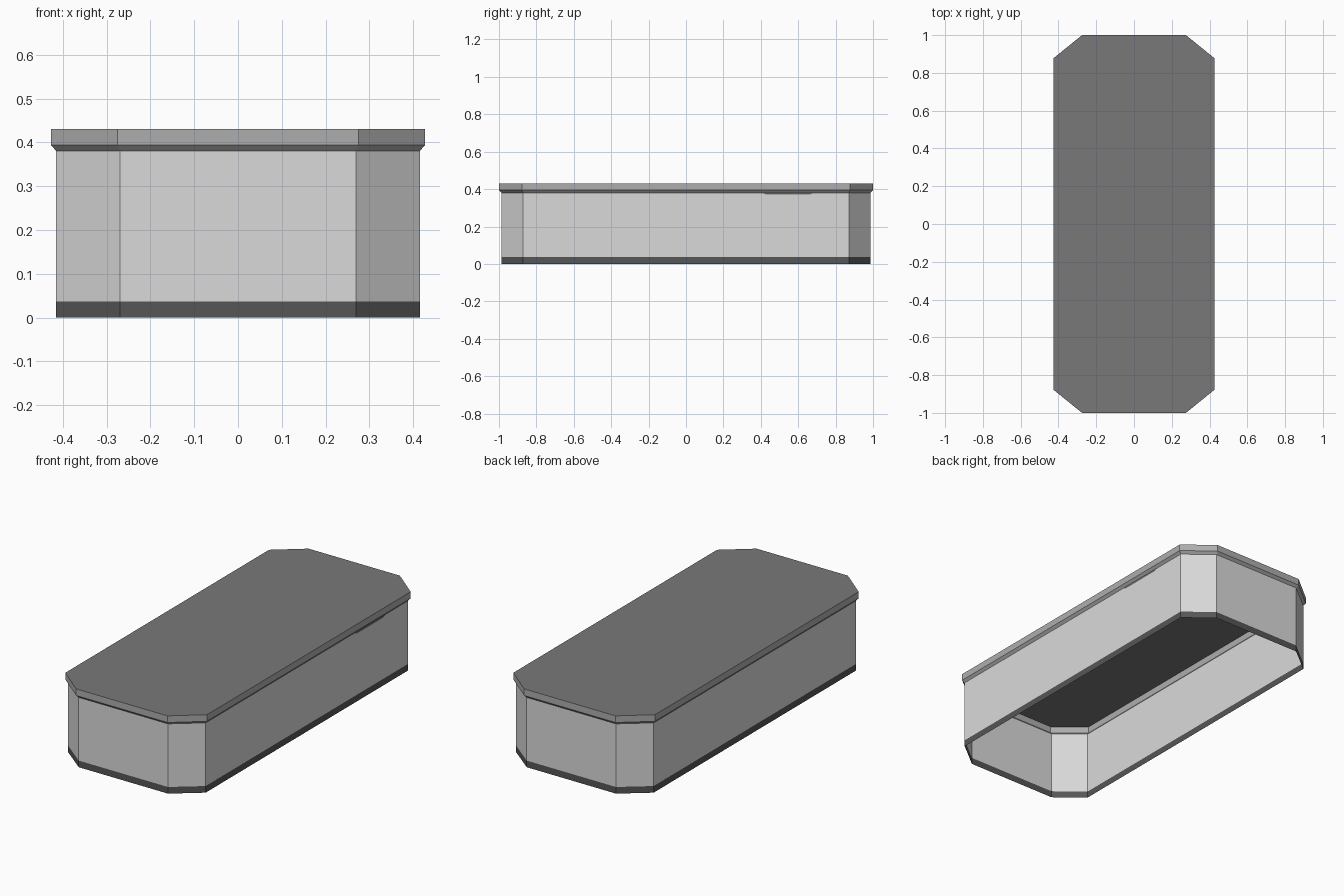
import bpy

if "Cube" in bpy.data.objects:
    bpy.data.objects.remove(bpy.data.objects["Cube"])


def material(name, value):
    m = bpy.data.materials.new(name)
    m.diffuse_color = (value, value, value, 1.0)
    m.use_nodes = True
    m.node_tree.nodes["Principled BSDF"].inputs["Base Color"].default_value = m.diffuse_color
    return m


wall_grey = material("light grey wall", 0.70)
rim_grey = material("mid grey rim", 0.42)
top_grey = material("grey top", 0.19)
base_grey = material("dark grey base", 0.093)


def make(name, verts, faces, mat):
    me = bpy.data.meshes.new(name)
    me.from_pydata(verts, [], faces)
    me.materials.append(mat)
    ob = bpy.data.objects.new(name, me)
    bpy.context.collection.objects.link(ob)
    return ob


# Chamfered-rectangle outline, counter-clockwise seen from above
def ring(z, hx, hy, cx, cy):
    quarter = [(hx, cy), (cx, hy)]
    pts = quarter + [(-x, y) for x, y in reversed(quarter)]
    pts += [(-x, -y) for x, y in pts]
    return [(x, y, z) for x, y in pts]


def shell(name, rings, mat):
    verts = [v for r in rings for v in r]
    faces = []
    for k in range(len(rings) - 1):
        for i in range(8):
            j = (i + 1) % 8
            a, b = k * 8, (k + 1) * 8
            faces.append((a + i, a + j, b + j, b + i))
    return make(name, verts, faces, mat)


BODY = (0.415, 0.987, 0.269, 0.871)
RIM = (0.427, 1.0, 0.275, 0.877)

# Open-bottomed body: dark skirting, then the plain walls
shell("base_trim", [ring(0.0, *BODY), ring(0.036, *BODY)], base_grey)
shell("body_walls", [ring(0.036, *BODY), ring(0.38, *BODY)], wall_grey)

# Overhanging rim with bevelled underside
shell("top_rim", [ring(0.38, *BODY), ring(0.394, *RIM), ring(0.43, *RIM)], rim_grey)

# Flat top surface
make("top_surface", ring(0.43, *RIM), [tuple(range(8))], top_grey)

# Small thin plate tucked under the rim on the right side
make("side_plate",
     [(0.4156, 0.43, 0.37), (0.4156, 0.66, 0.37),
      (0.4156, 0.68, 0.38), (0.4156, 0.41, 0.38)],
     [(0, 1, 2, 3)], top_grey)
